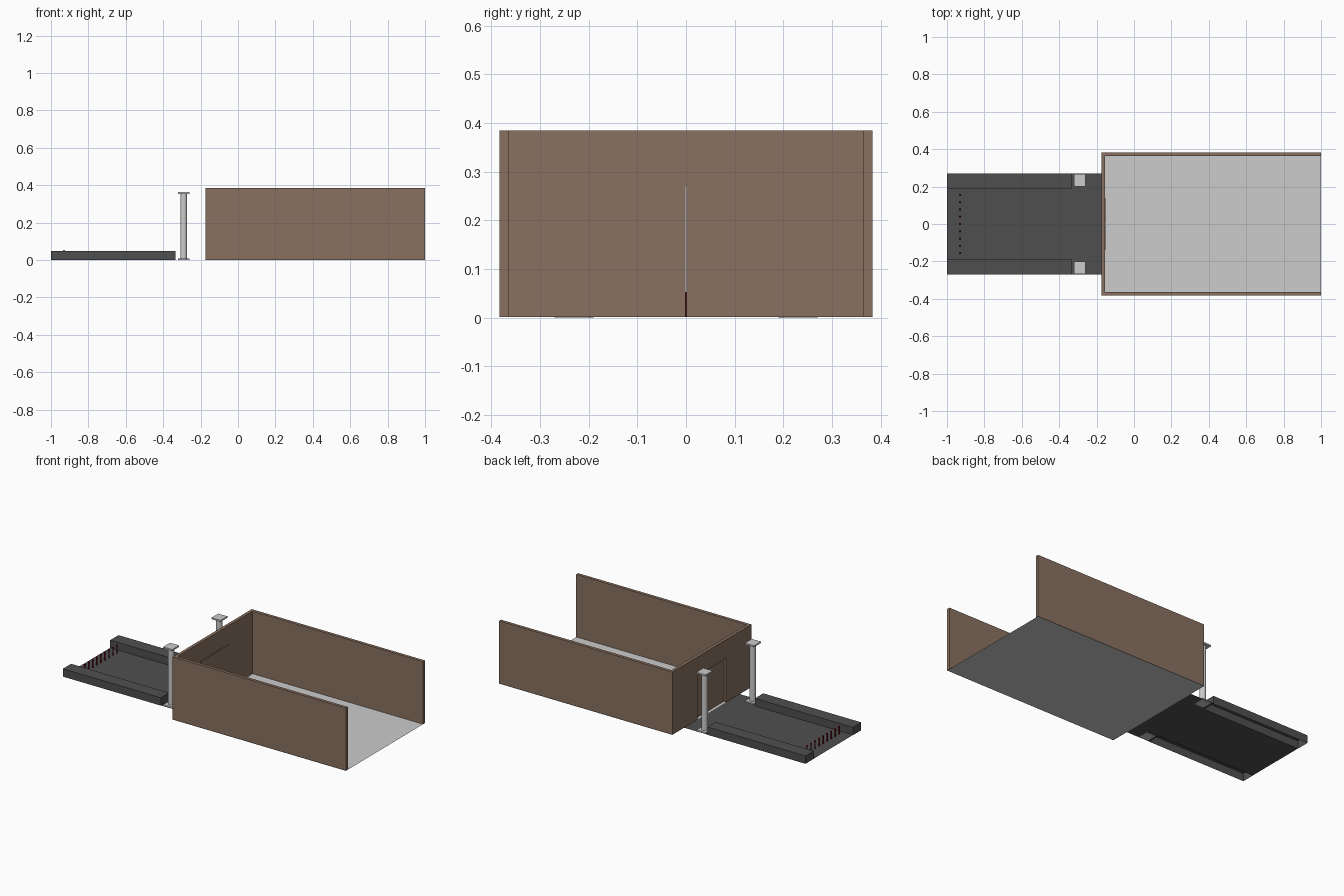
import bpy, bmesh, math
from mathutils import Matrix, Vector

if "Cube" in bpy.data.objects:
    bpy.data.objects.remove(bpy.data.objects["Cube"])


def material(name, rgb):
    m = bpy.data.materials.new(name)
    lin = [c / 12.92 if c < 0.04 else ((c + 0.055) / 1.055) ** 2.4 for c in rgb]
    m.diffuse_color = (*lin, 1)
    m.use_nodes = True
    m.node_tree.nodes["Principled BSDF"].inputs["Base Color"].default_value = m.diffuse_color
    return m


BROWN = material("brown wall", (0.54, 0.445, 0.38))
GREY = material("light grey stone", (0.80, 0.80, 0.80))
DARK = material("dark paving", (0.31, 0.31, 0.31))
RED = material("dark red", (0.50, 0.04, 0.10))


def finish(bm, name, mat):
    me = bpy.data.meshes.new(name)
    bm.to_mesh(me)
    bm.free()
    ob = bpy.data.objects.new(name, me)
    bpy.context.collection.objects.link(ob)
    me.materials.append(mat)
    return ob


def add_box(bm, lo, hi):
    lo, hi = Vector(lo), Vector(hi)
    mat = Matrix.Translation((lo + hi) / 2) @ Matrix.Diagonal((*(hi - lo), 1))
    return bmesh.ops.create_cube(bm, size=1, matrix=mat)["verts"]


def box(name, lo, hi, mat, open_bottom=False):
    bm = bmesh.new()
    add_box(bm, lo, hi)
    if open_bottom:
        bm.normal_update()
        bmesh.ops.delete(bm, geom=[f for f in bm.faces if f.normal.z < -0.5], context="FACES_ONLY")
    return finish(bm, name, mat)


def flat(name, outline, z, mat):
    bm = bmesh.new()
    f = bm.faces.new([bm.verts.new((x, y, z)) for x, y in outline])
    f.normal_update()
    if f.normal.z < 0:
        f.normal_flip()
    return finish(bm, name, mat)


X0, X1, W, T, H = -0.175, 1.0, 0.383, 0.019, 0.385
DW, DH = 0.14, 0.27

# hall floor
flat("hall_floor", [(X0, -W), (X1, -W), (X1, W), (X0, W)], 0, GREY)

# side walls
for side, s in (("left", 1), ("right", -1)):
    ys = sorted((s * W, s * (W - T)))
    box(side + "_wall", (X0 + T, ys[0], 0.001), (X1, ys[1], H), BROWN)

# entrance wall with a door opening, extruded from its outline
bm = bmesh.new()
outline = [(-W, 0.001), (-DW, 0.001), (-DW, DH), (DW, DH), (DW, 0.001), (W, 0.001), (W, H), (-W, H)]
face = bm.faces.new([bm.verts.new((X0, y, z)) for y, z in outline])
ext = bmesh.ops.extrude_face_region(bm, geom=[face])["geom"]
bmesh.ops.translate(bm, vec=(T, 0, 0), verts=[v for v in ext if isinstance(v, bmesh.types.BMVert)])
bmesh.ops.recalc_face_normals(bm, faces=bm.faces)
finish(bm, "entrance_wall", BROWN)

# two door leaves with a narrow gap between them
for side, s in (("left", 1), ("right", -1)):
    ys = sorted((s * 0.0015, s * DW))
    box(side + "_door", (X0 + T - 0.003, ys[0], 0.001), (X0 + T + 0.003, ys[1], DH), BROWN)

# paved path, full width only beyond the kerbs
KX, KI, KO = -0.335, 0.19, 0.27
flat("path", [(-1, -KI), (KX, -KI), (KX, -KO), (X0, -KO), (X0, KO), (KX, KO), (KX, KI), (-1, KI)], 0.001, DARK)

# raised kerbs, hollow underneath
for side, s in (("left", 1), ("right", -1)):
    ys = sorted((s * KI, s * KO))
    box(side + "_kerb", (-1, ys[0], 0), (KX, ys[1], 0.048), DARK, open_bottom=True)

# columns: square base and cap with a round shaft
CX, CY, CH = -0.29, 0.234, 0.363
for side, s in (("left", 1), ("right", -1)):
    c = s * CY
    for part, z in (("base", 0), ("cap", CH - 0.009)):
        box(f"{side}_column_{part}", (CX - 0.031, c - 0.033, z), (CX + 0.031, c + 0.033, z + 0.009), GREY)
    bm = bmesh.new()
    bmesh.ops.create_cone(bm, cap_ends=False, segments=16, radius1=0.0185, radius2=0.0185,
                          depth=CH - 0.018, matrix=Matrix.Translation((CX, c, CH / 2)))
    for f in bm.faces:
        f.smooth = True
    finish(bm, side + "_column_shaft", GREY)

# row of small red posts with wider heads
for i in range(9):
    y = (i - 4) * 0.0388
    bm = bmesh.new()
    bmesh.ops.create_cone(bm, cap_ends=True, segments=8, radius1=0.004, radius2=0.004,
                          depth=0.045, matrix=Matrix.Translation((-0.93, y, 0.0235)))
    bmesh.ops.create_uvsphere(bm, u_segments=8, v_segments=6, radius=0.006,
                              matrix=Matrix.Translation((-0.93, y, 0.047)))
    finish(bm, f"red_post_{i + 1}", RED)
